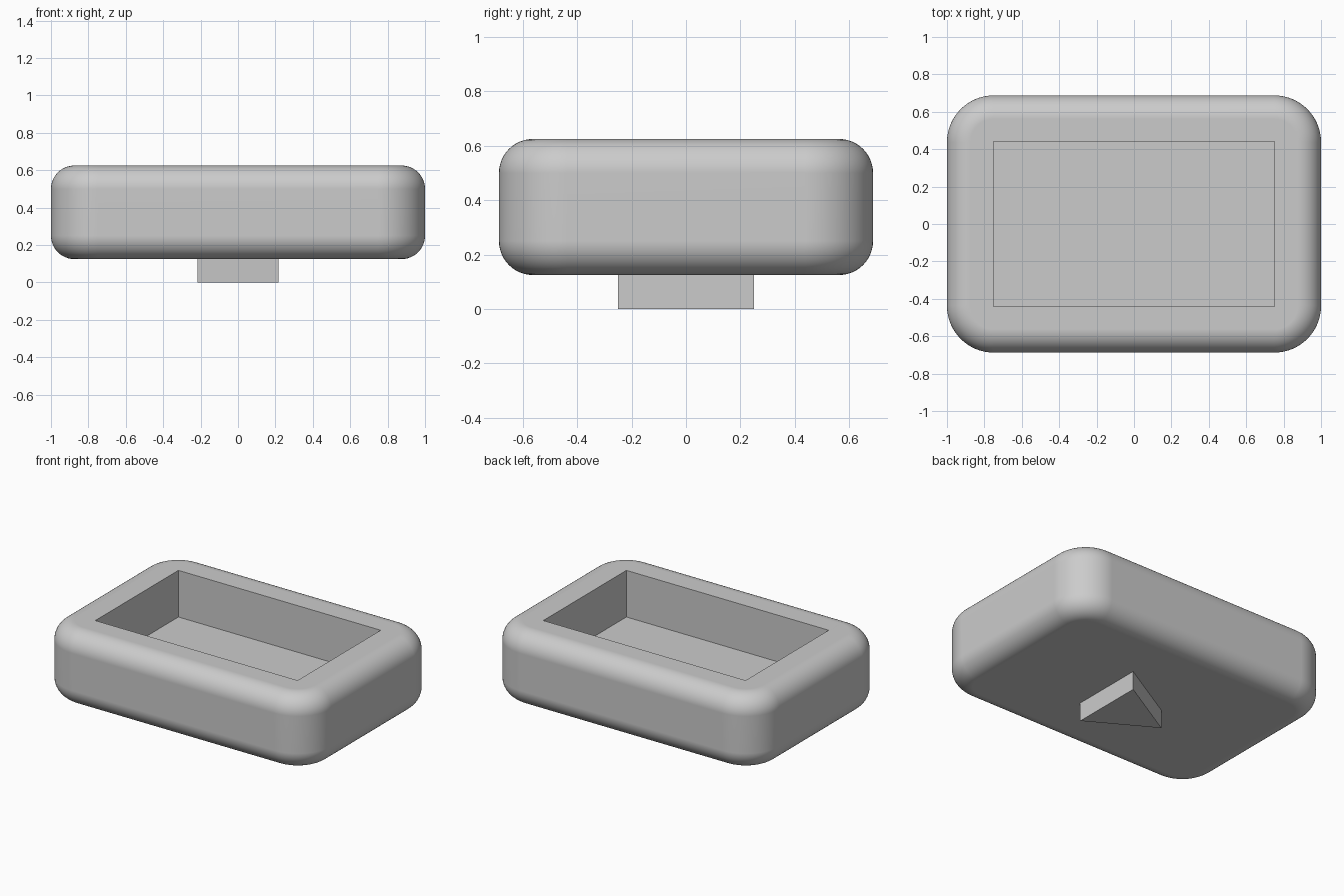
import bpy
import bmesh
import math
from mathutils import Matrix, Vector

default_cube = bpy.data.objects.get("Cube")
if default_cube:
    bpy.data.objects.remove(default_cube, do_unlink=True)

# Overall sizes
WIDTH, DEPTH = 2.0, 1.375
BODY_BOTTOM, BODY_TOP = 0.125, 0.625
CAVITY_WIDTH, CAVITY_DEPTH, CAVITY_FLOOR = 1.5, 0.88, 0.3125
PEG_SIDE = 0.5

grey = bpy.data.materials.new("plain_grey")
grey.use_nodes = True
grey.diffuse_color = (0.6, 0.6, 0.6, 1)
grey.node_tree.nodes["Principled BSDF"].inputs["Base Color"].default_value = grey.diffuse_color


def add_object(name, bm):
    bmesh.ops.recalc_face_normals(bm, faces=bm.faces)
    mesh = bpy.data.meshes.new(name)
    bm.to_mesh(mesh)
    bm.free()
    mesh.materials.append(grey)
    obj = bpy.data.objects.new(name, mesh)
    bpy.context.collection.objects.link(obj)
    return obj


def box(width, depth, bottom, top):
    bm = bmesh.new()
    place = Matrix.Translation((0, 0, (bottom + top) / 2))
    scale = Matrix.Diagonal((width, depth, top - bottom, 1))
    bmesh.ops.create_cube(bm, size=1, matrix=place @ scale)
    return bm


def bevel(bm, edges, radius, segments):
    bmesh.ops.bevel(bm, geom=edges, offset=radius, offset_type='OFFSET',
                    segments=segments, profile=0.5, affect='EDGES',
                    clamp_overlap=False)


def is_upright(edge):
    a, b = edge.verts
    return abs(a.co.z - b.co.z) > 0.01


# Tray body: wide vertical corners, then rounded top and bottom rims
bm = box(WIDTH, DEPTH, BODY_BOTTOM, BODY_TOP)
bevel(bm, [e for e in bm.edges if is_upright(e)], 0.25, 16)
bevel(bm, [e for e in bm.edges if not is_upright(e)], 0.125, 12)
body = add_object("tray_body", bm)

# Rectangular hollow
cutter = add_object("hollow_cutter", box(CAVITY_WIDTH, CAVITY_DEPTH, CAVITY_FLOOR, 1))
cut = body.modifiers.new("hollow", 'BOOLEAN')
cut.operation = 'DIFFERENCE'
cut.solver = 'EXACT'
cut.object = cutter

bpy.ops.object.select_all(action='DESELECT')
bpy.context.view_layer.objects.active = body
body.select_set(True)
bpy.ops.object.modifier_apply(modifier=cut.name)
bpy.data.objects.remove(cutter, do_unlink=True)
bpy.ops.object.shade_smooth_by_angle(angle=math.radians(30))
weighted = body.modifiers.new("flat_panels", 'WEIGHTED_NORMAL')
weighted.keep_sharp = True

# Triangular peg under the tray, its point towards -x
bm = bmesh.new()
half_height = PEG_SIDE * math.sqrt(3) / 4
corners = [(half_height, -PEG_SIDE / 2, 0), (half_height, PEG_SIDE / 2, 0), (-half_height, 0, 0)]
base = bm.faces.new([bm.verts.new(c) for c in corners])
sides = bmesh.ops.extrude_face_region(bm, geom=[base], use_keep_orig=True)
top = [g for g in sides["geom"] if isinstance(g, bmesh.types.BMVert)]
bmesh.ops.translate(bm, verts=top, vec=Vector((0, 0, BODY_BOTTOM)))
add_object("triangular_peg", bm)
